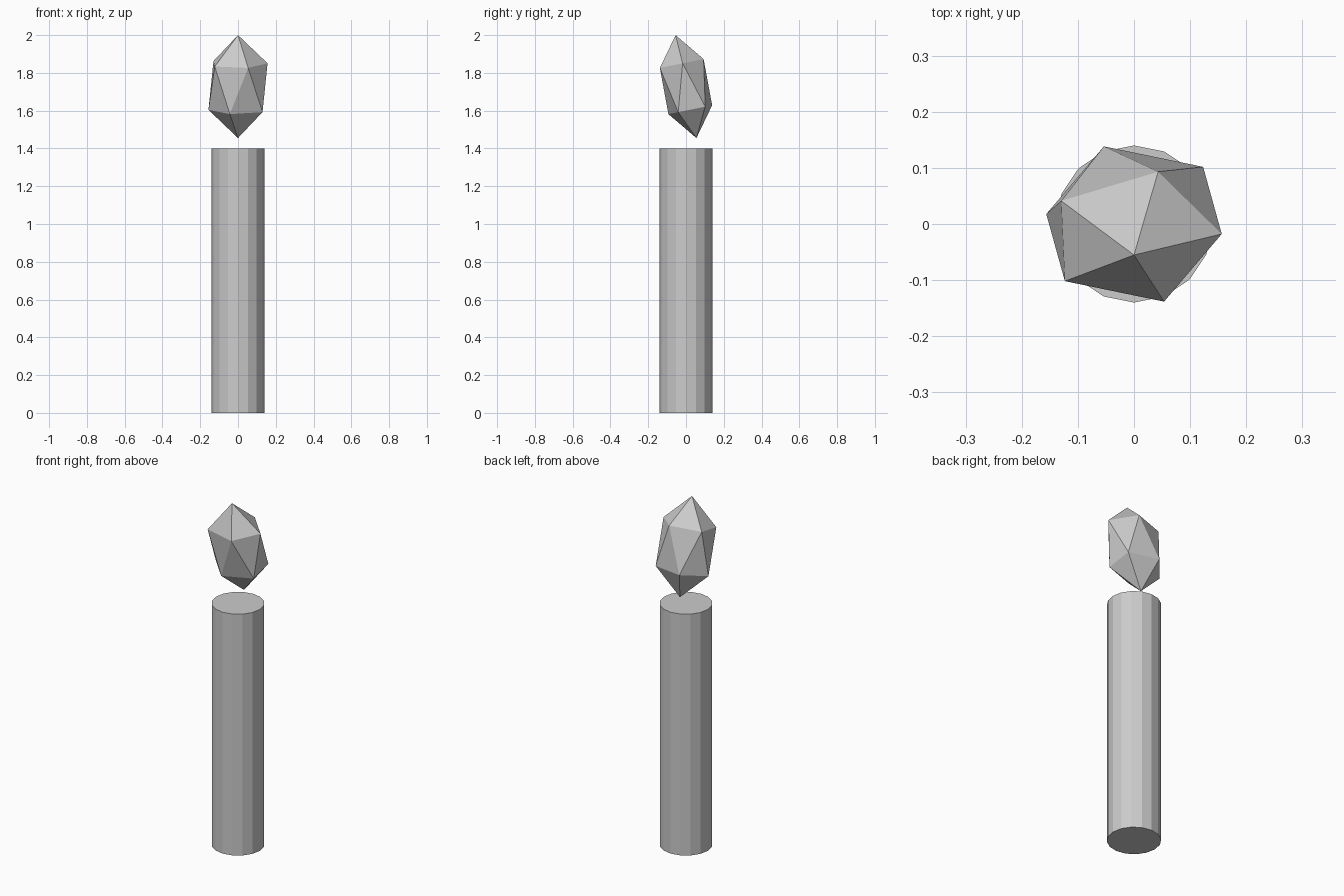
import bpy
from mathutils import Matrix

if "Cube" in bpy.data.objects:
    bpy.data.objects.remove(bpy.data.objects["Cube"])

# Plain 16-sided post standing on the ground
bpy.ops.mesh.primitive_cylinder_add(vertices=16, radius=0.14, depth=1.4, location=(0, 0, 0.7))
bpy.context.object.name = "post"

# Faceted crystal floating above the post: stretched icosahedron, slightly turned and tilted
bpy.ops.mesh.primitive_ico_sphere_add(subdivisions=1, radius=1)
crystal = bpy.context.object
crystal.name = "floating_crystal"
crystal.data.transform(
    Matrix.Translation((0, 0, 1.7275))
    @ Matrix.Rotation(0.2, 4, 'X')
    @ Matrix.Rotation(0.045, 4, 'Z')
    @ Matrix.Diagonal((0.175, 0.139, 0.278, 1)))
